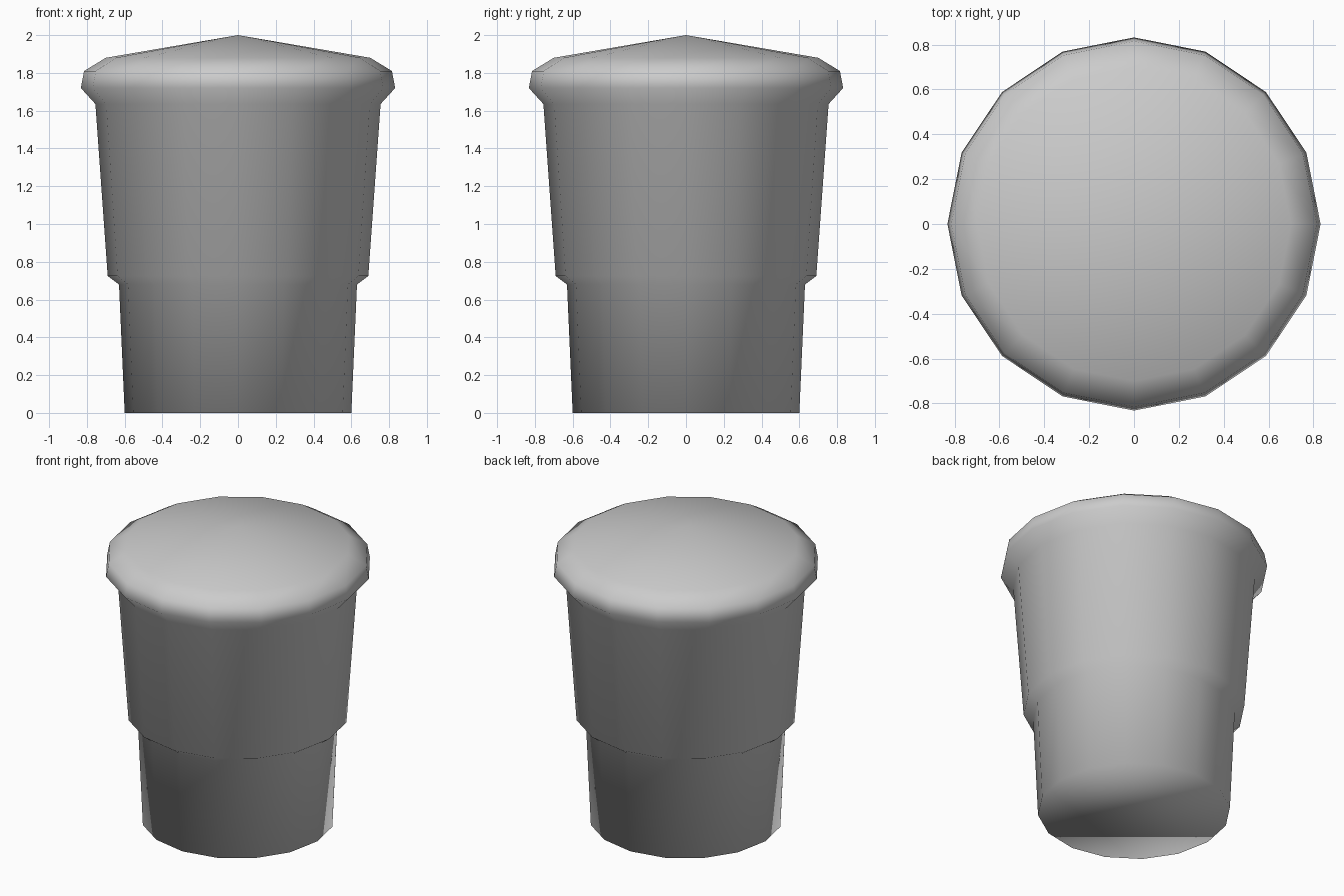
import bpy, bmesh
from math import cos, sin, tau

if "Cube" in bpy.data.objects:
    bpy.data.objects.remove(bpy.data.objects["Cube"])

SIDES = 16
# (radius, height) outline from foot to rim
PROFILE = [(0.6, 0), (0.63, 0.68), (0.69, 0.725), (0.755, 1.635),
           (0.832, 1.72), (0.815, 1.81), (0.70, 1.88)]
APEX = 2.0

bm = bmesh.new()
rings = [[bm.verts.new((r * cos(tau * i / SIDES), r * sin(tau * i / SIDES), z))
          for i in range(SIDES)] for r, z in PROFILE]

# stepped wall and rounded rim
for low, high in zip(rings, rings[1:]):
    for i in range(SIDES):
        j = (i + 1) % SIDES
        bm.faces.new((low[i], low[j], high[j], high[i]))

# flat base
bm.faces.new(rings[0][::-1])

# shallow conical top
tip = bm.verts.new((0, 0, APEX))
for i in range(SIDES):
    bm.faces.new((rings[-1][i], rings[-1][(i + 1) % SIDES], tip))

# smooth shading over the whole body
for f in bm.faces:
    f.smooth = True

mesh = bpy.data.meshes.new("lidded_cup")
bm.to_mesh(mesh)
bm.free()
bpy.context.collection.objects.link(bpy.data.objects.new("lidded_cup", mesh))
